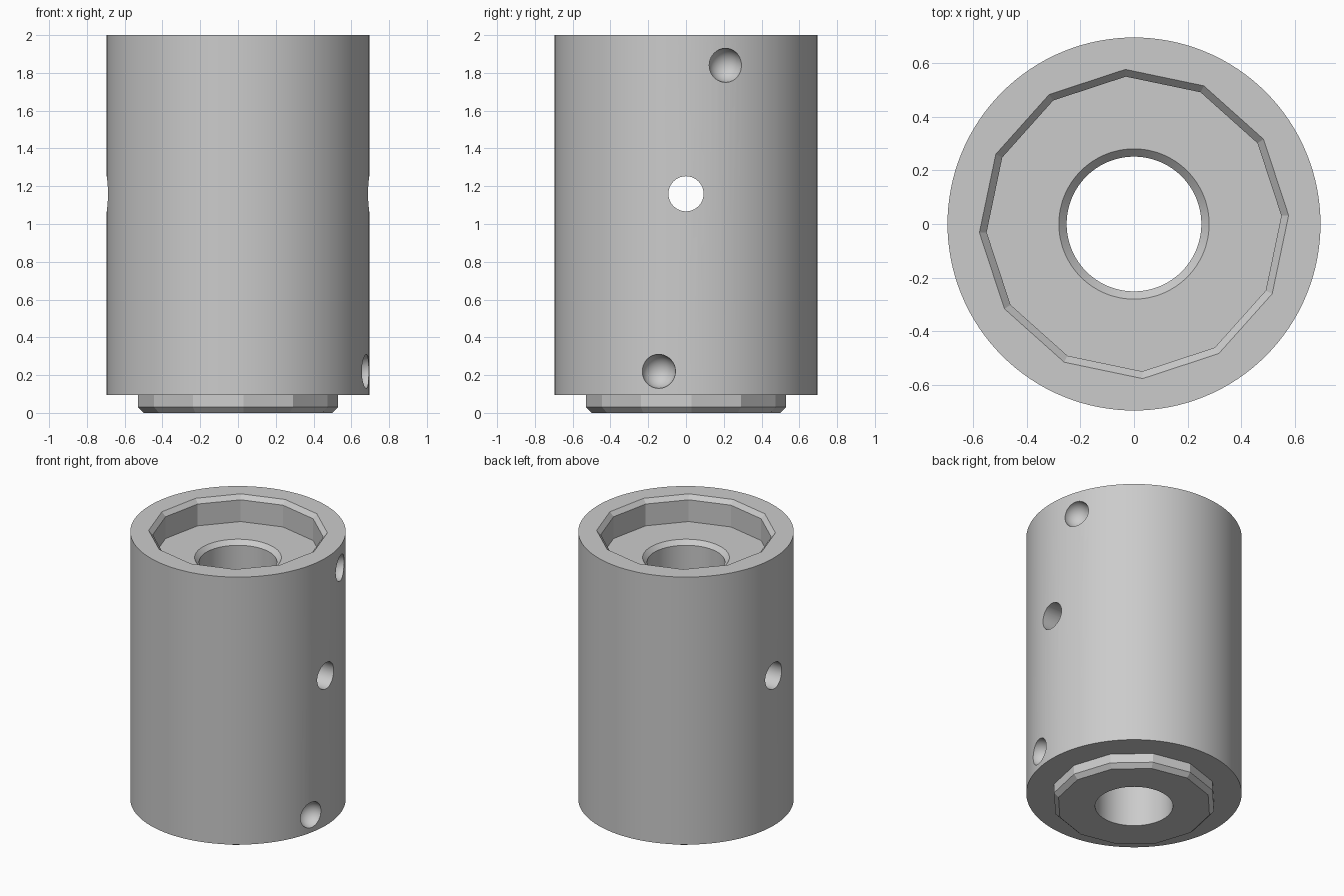
import bpy, bmesh, math
from mathutils import Matrix

cube = bpy.data.objects.get("Cube")
if cube:
    bpy.data.objects.remove(cube, do_unlink=True)

metal = bpy.data.materials.new("plain_grey")
metal.use_nodes = True
colour = (0.6, 0.6, 0.6, 1)
metal.diffuse_color = colour
metal.node_tree.nodes["Principled BSDF"].inputs["Base Color"].default_value = colour

TWIST = math.radians(3.2)   # turn of the twelve-sided shapes
SIDES = 12
ROUND = 128


def add_object(name, bm):
    bmesh.ops.recalc_face_normals(bm, faces=bm.faces)
    mesh = bpy.data.meshes.new(name)
    bm.to_mesh(mesh)
    bm.free()
    obj = bpy.data.objects.new(name, mesh)
    bpy.context.collection.objects.link(obj)
    mesh.materials.append(metal)
    return obj


def stack(name, sides, profile, turn=0.0, matrix=Matrix()):
    """Solid made of stacked regular polygons, given as (radius, z)."""
    bm = bmesh.new()
    rings = []
    for r, z in profile:
        angles = [turn + math.tau * i / sides for i in range(sides)]
        rings.append([bm.verts.new((r * math.cos(a), r * math.sin(a), z)) for a in angles])
    for low, high in zip(rings, rings[1:]):
        for i in range(sides):
            j = (i + 1) % sides
            bm.faces.new((low[i], low[j], high[j], high[i]))
    bm.faces.new(rings[0])
    bm.faces.new(rings[-1])
    bm.transform(matrix)
    return add_object(name, bm)


def dimple(name, y, z, body_radius, radius):
    """Ball cutter centred on the outer wall."""
    bm = bmesh.new()
    place = Matrix.Translation((math.sqrt(body_radius ** 2 - y ** 2), y, z))
    bmesh.ops.create_uvsphere(bm, u_segments=40, v_segments=24, radius=radius, matrix=place)
    return add_object(name, bm)


def combine(target, tool, operation):
    mod = target.modifiers.new(tool.name, "BOOLEAN")
    mod.operation = operation
    mod.solver = "EXACT"
    mod.object = tool
    tool.hide_render = True
    tools.append(tool)


tools = []
R = 0.695

# Round body with a chamfered twelve-sided spigot below
body = stack("coupling_body", ROUND, [(R, 0.095), (R, 2.0)])
spigot = stack("spigot", SIDES, [(0.5, 0), (0.53, 0.03), (0.53, 0.2)], TWIST)
combine(body, spigot, "UNION")

# Matching socket in the top
socket = stack("socket_cutter", SIDES,
               [(0.55, 1.815), (0.55, 1.97), (0.577, 2.0), (0.577, 2.1)], TWIST)
combine(body, socket, "DIFFERENCE")

# Central bore with a countersunk upper rim
bore = stack("bore_cutter", ROUND, [(0.251, -0.1), (0.251, 1.785), (0.28, 1.815), (0.28, 1.9)])
combine(body, bore, "DIFFERENCE")

# Cross hole through both walls
across = Matrix.Translation((0, 0, 1.16)) @ Matrix.Rotation(math.pi / 2, 4, "Y")
cross_hole = stack("cross_hole_cutter", 48, [(0.093, -1), (0.093, 1)], 0, across)
combine(body, cross_hole, "DIFFERENCE")

# Ball dimples near the top and bottom
combine(body, dimple("upper_dimple_cutter", 0.21, 1.84, R, 0.09), "DIFFERENCE")
combine(body, dimple("lower_dimple_cutter", -0.145, 0.22, R, 0.09), "DIFFERENCE")

# Apply the cuts, drop the cutters and shade
bpy.context.view_layer.update()
graph = bpy.context.evaluated_depsgraph_get()
result = bpy.data.meshes.new_from_object(body.evaluated_get(graph))
body.modifiers.clear()
body.data = result
for tool in tools:
    bpy.data.objects.remove(tool, do_unlink=True)

bpy.ops.object.select_all(action="DESELECT")
body.select_set(True)
bpy.context.view_layer.objects.active = body
bpy.ops.object.shade_smooth_by_angle(angle=math.radians(20))
